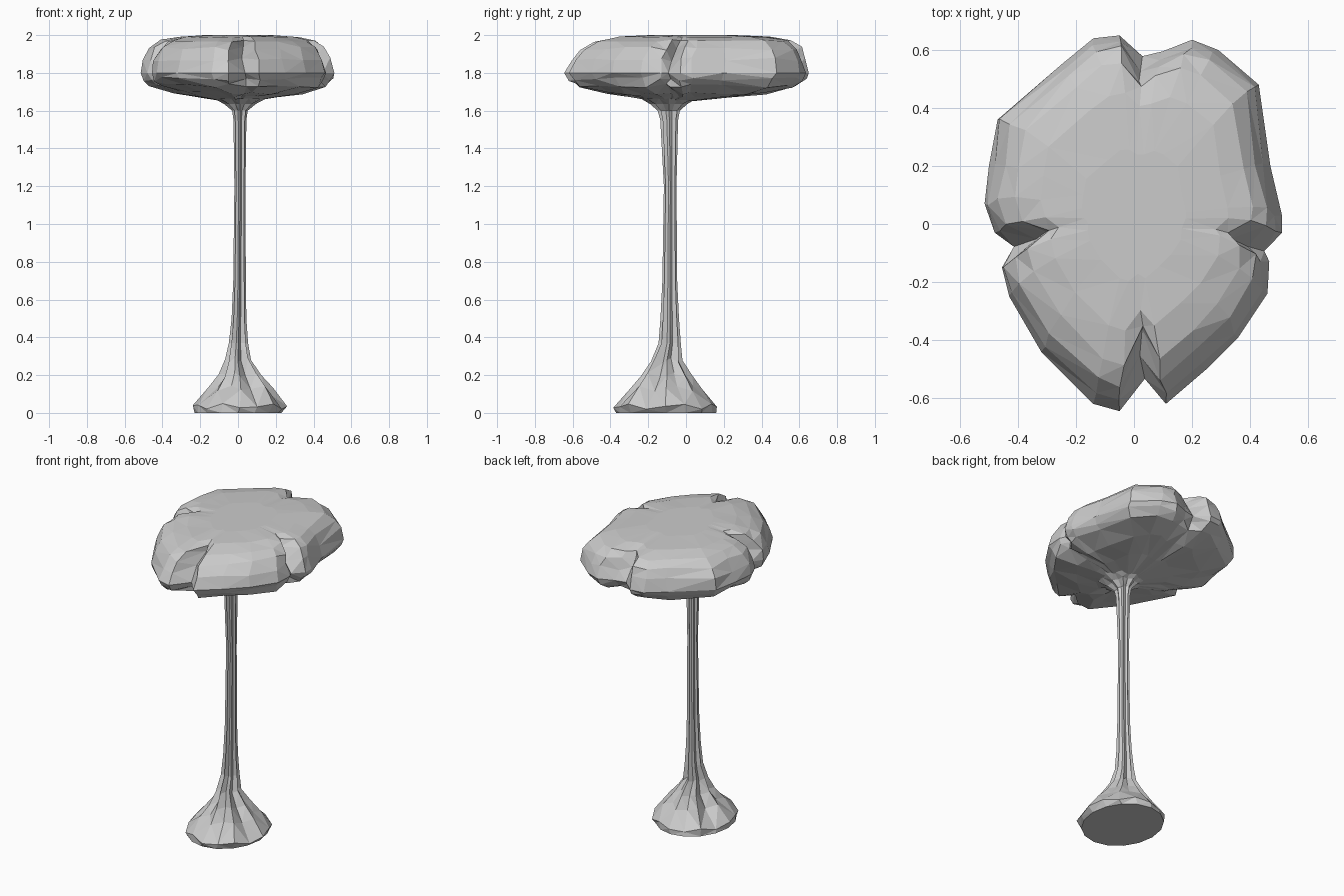
import bpy, bmesh, math, random

random.seed(4)
if "Cube" in bpy.data.objects:
    bpy.data.objects.remove(bpy.data.objects["Cube"])

# One plain stone grey for everything
grey = bpy.data.materials.new("stone grey")
grey.use_nodes = True
COLOUR = (0.6, 0.6, 0.6, 1)
grey.diffuse_color = COLOUR
grey.node_tree.nodes["Principled BSDF"].inputs["Base Color"].default_value = COLOUR


def loft(name, rings):
    """Skin a stack of closed rings, bottom to top, and cap both ends."""
    bm = bmesh.new()
    loops = [[bm.verts.new(p) for p in ring] for ring in rings]
    n = len(loops[0])
    for low, high in zip(loops, loops[1:]):
        for i in range(n):
            j = (i + 1) % n
            bm.faces.new((low[i], low[j], high[j], high[i]))
    bm.faces.new(loops[0][::-1])
    bm.faces.new(loops[-1])
    bmesh.ops.triangulate(bm, faces=[f for f in bm.faces if len(f.verts) == 4],
                          quad_method='SHORT_EDGE')
    bmesh.ops.recalc_face_normals(bm, faces=bm.faces)
    mesh = bpy.data.meshes.new(name)
    bm.to_mesh(mesh)
    bm.free()
    mesh.materials.append(grey)
    obj = bpy.data.objects.new(name, mesh)
    bpy.context.collection.objects.link(obj)
    return obj


# Lobed canopy outline, counter-clockwise; the third value marks the clefts
OUTLINE = [
    (.51, -.03, 0), (.51, .03, 0), (.47, .2, 0), (.43, .48, 0), (.29, .6, 0),
    (.2, .635, 0), (.1, .6, .1), (.03, .6, .45), (-.05, .65, 0), (-.14, .64, 0),
    (-.25, .55, 0), (-.47, .36, 0), (-.5, .2, 0), (-.515, .07, 0), (-.48, -.03, 0),
    (-.45, -.085, 1), (-.455, -.15, 0), (-.43, -.25, 0), (-.32, -.44, 0),
    (-.14, -.62, 0), (-.05, -.645, 0), (.04, -.575, .9), (.11, -.62, 0),
    (.25, -.5, 0), (.36, -.39, 0), (.46, -.24, 0), (.47, -.13, .1), (.48, -.1, .8)]

# Canopy layers: height, scale, y shift, cleft depth, jitter
LAYERS = [
    (1.645, .1, -.08, 0, 0), (1.675, .4, -.03, 0, .006), (1.695, .65, 0, 0, .01),
    (1.73, .9, 0, .04, .012), (1.765, .97, 0, .06, .012), (1.8, 1, 0, .05, 0),
    (1.87, .965, .005, .13, .012), (1.93, .9, .02, .17, .01),
    (1.97, .8, .035, .12, .006), (1.99, .63, .04, .05, .003), (2, .35, .03, 0, 0)]

canopy = []
for z, scale, shift, cleft, jitter in LAYERS:
    ring = []
    for x, y, w in OUTLINE:
        s = scale * (1 - cleft * w * 1.6)
        dx, dy, dz = (random.uniform(-jitter, jitter) for _ in range(3))
        ring.append((x * s + dx, y * s + shift + dy, min(2, z + dz)))
    canopy.append(ring)
loft("canopy", canopy)

# Trunk levels: height, centre x, centre y, radius x, radius y, flute depth
LEVELS = [
    (0, 0, -.105, .23, .265, 0), (.035, .01, -.11, .25, .275, .04),
    (.13, .015, -.105, .175, .195, .22), (.2, .01, -.1, .115, .14, .32),
    (.28, 0, -.1, .07, .085, .38), (.37, .002, -.085, .052, .06, .38),
    (.5, .005, -.085, .04, .05, .35), (.7, .008, -.085, .034, .04, .3),
    (1.2, .01, -.083, .03, .034, .3), (1.55, .01, -.088, .035, .048, .3),
    (1.6, .01, -.09, .042, .06, .3), (1.635, .01, -.09, .085, .1, .25),
    (1.665, .01, -.09, .14, .15, .1)]
SIDES = 16
wobble = [random.uniform(-.1, .1) for _ in range(SIDES)]

trunk = []
for z, cx, cy, rx, ry, flute in LEVELS:
    ring = []
    for i in range(SIDES):
        a = math.tau * i / SIDES
        r = 1 - flute * (i % 2) + wobble[i] * min(1, flute * 3) * .7
        lift = .015 * math.sin(i * 2.4) if 0 < z < .3 else 0
        ring.append((cx + rx * r * math.cos(a), cy + ry * r * math.sin(a), z + lift))
    trunk.append(ring)
loft("trunk", trunk)
